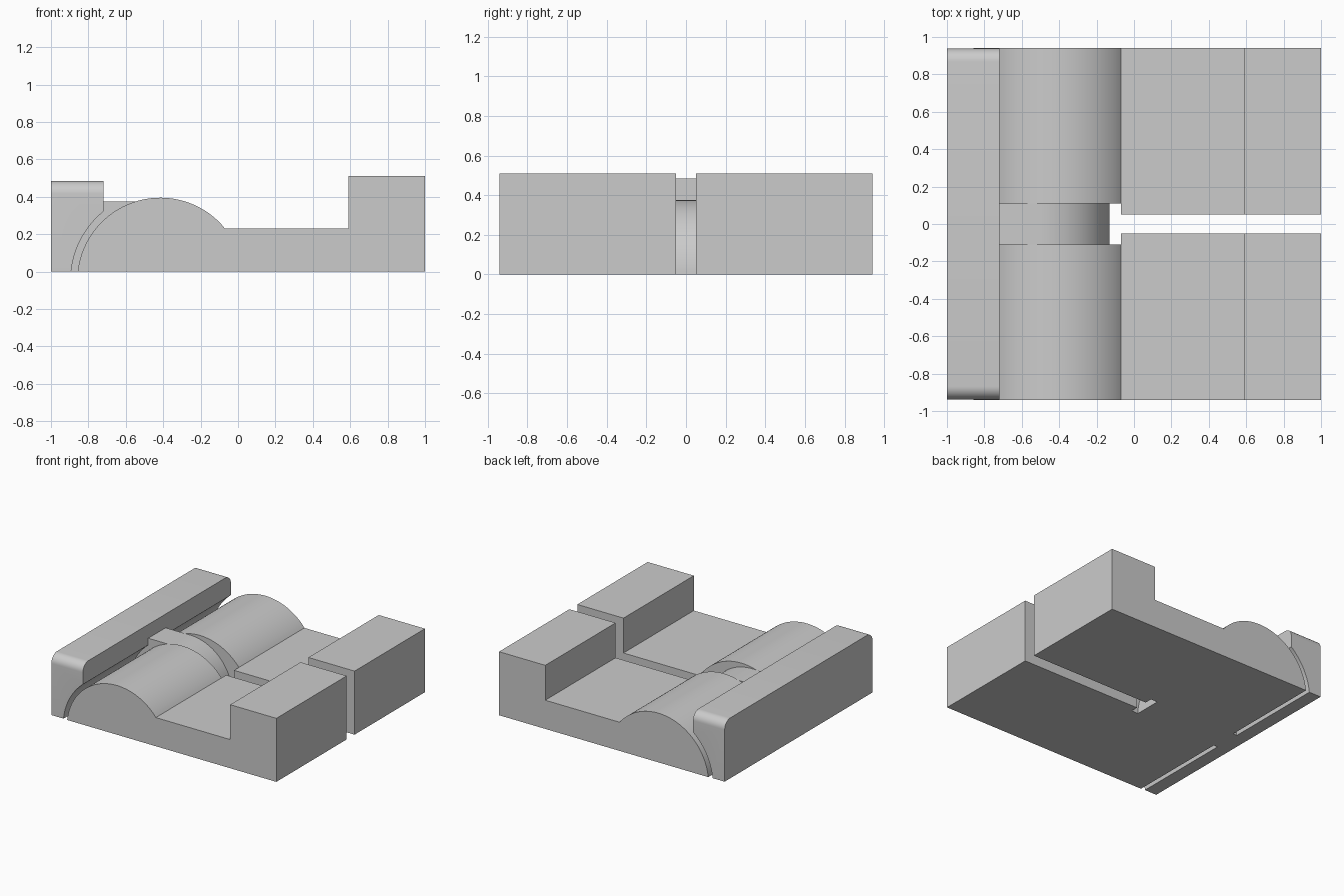
import bpy, bmesh, math

cube = bpy.data.objects.get("Cube")
if cube:
    bpy.data.objects.remove(cube, do_unlink=True)

grey = bpy.data.materials.new("light grey")
grey.use_nodes = True
grey.diffuse_color = (0.6, 0.6, 0.6, 1)
grey.node_tree.nodes["Principled BSDF"].inputs["Base Color"].default_value = (0.6, 0.6, 0.6, 1)

CX, CZ, R = -0.415, -0.05, 0.445    # axis and radius of the half round
GAP_R = 0.48                        # radius of the clearance around it
END, SLOT, ARM = 0.942, 0.05, 0.11  # half widths along y
WALL = -0.07                        # where the half round meets the floor
BLOCK_X = -0.72                     # inner face of the end block


def arc(cx, cz, r, start, end, n):
    return [(cx + r * math.cos(start + (end - start) * i / n),
             cz + r * math.sin(start + (end - start) * i / n)) for i in range(n + 1)]


def base_angle(r):
    return math.pi - math.asin(-CZ / r)


def extrude(name, profile, y0, y1, round_ends=0):
    """Sweep an x-z profile along y, optionally rounding the top end edges."""
    bm = bmesh.new()
    face = bm.faces.new([bm.verts.new((x, y0, z)) for x, z in profile])
    out = bmesh.ops.extrude_face_region(bm, geom=[face])
    moved = [v for v in out["geom"] if isinstance(v, bmesh.types.BMVert)]
    bmesh.ops.translate(bm, verts=moved, vec=(0, y1 - y0, 0))
    bmesh.ops.recalc_face_normals(bm, faces=bm.faces[:])
    if round_ends:
        top = max(z for x, z in profile)
        edges = [e for e in bm.edges
                 if all(abs(v.co.z - top) < 1e-4 for v in e.verts)
                 and abs(e.verts[0].co.y - e.verts[1].co.y) < 1e-4]
        bmesh.ops.bevel(bm, geom=edges, offset=round_ends, segments=10,
                        profile=0.5, affect='EDGES')
    mesh = bpy.data.meshes.new(name)
    bm.to_mesh(mesh)
    bm.free()
    mesh.materials.append(grey)
    obj = bpy.data.objects.new(name, mesh)
    bpy.context.collection.objects.link(obj)
    return obj


def smooth(obj):
    bpy.ops.object.select_all(action='DESELECT')
    obj.select_set(True)
    bpy.context.view_layer.objects.active = obj
    bpy.ops.object.shade_smooth_by_angle(angle=math.radians(25))


# Base halves: half round, floor and raised end step, with a notch for the arm
floor_angle = math.acos((WALL - CX) / R)
base = arc(CX, CZ, R, base_angle(R), floor_angle, 48)
base += [(0.59, 0.23), (0.59, 0.51), (1, 0.51), (1, 0)]
base[48] = (WALL, 0.23)
notch = extrude("arm_notch_cutter", [(-1.1, -0.1), (WALL, -0.1), (WALL, 0.6), (-1.1, 0.6)], -ARM, ARM)
notch.hide_render = True
notch.hide_set(True)
notch.display_type = 'WIRE'
for name, side in (("front_base", -1), ("back_base", 1)):
    half = extrude(name, base, side * SLOT, side * END)
    smooth(half)
    cut = half.modifiers.new("arm notch", 'BOOLEAN')
    cut.operation = 'DIFFERENCE'
    cut.solver = 'EXACT'
    cut.object = notch

# End block: hollowed under to clear the half round, rounded at both ends
under = arc(CX, CZ, GAP_R, base_angle(GAP_R), math.acos((BLOCK_X - CX) / GAP_R), 24)
block = extrude("end_block", [(-1, 0)] + under + [(BLOCK_X, 0.485), (-1, 0.485)],
                -END + 0.004, END - 0.004, round_ends=0.07)
smooth(block)

# Connecting arm: flat top leading into a quarter round nose
arm = extrude("connecting_arm",
              under + [(BLOCK_X, 0.375)] + arc(-0.505, 0, 0.375, math.pi / 2, 0, 28), -ARM, ARM)
smooth(arm)
